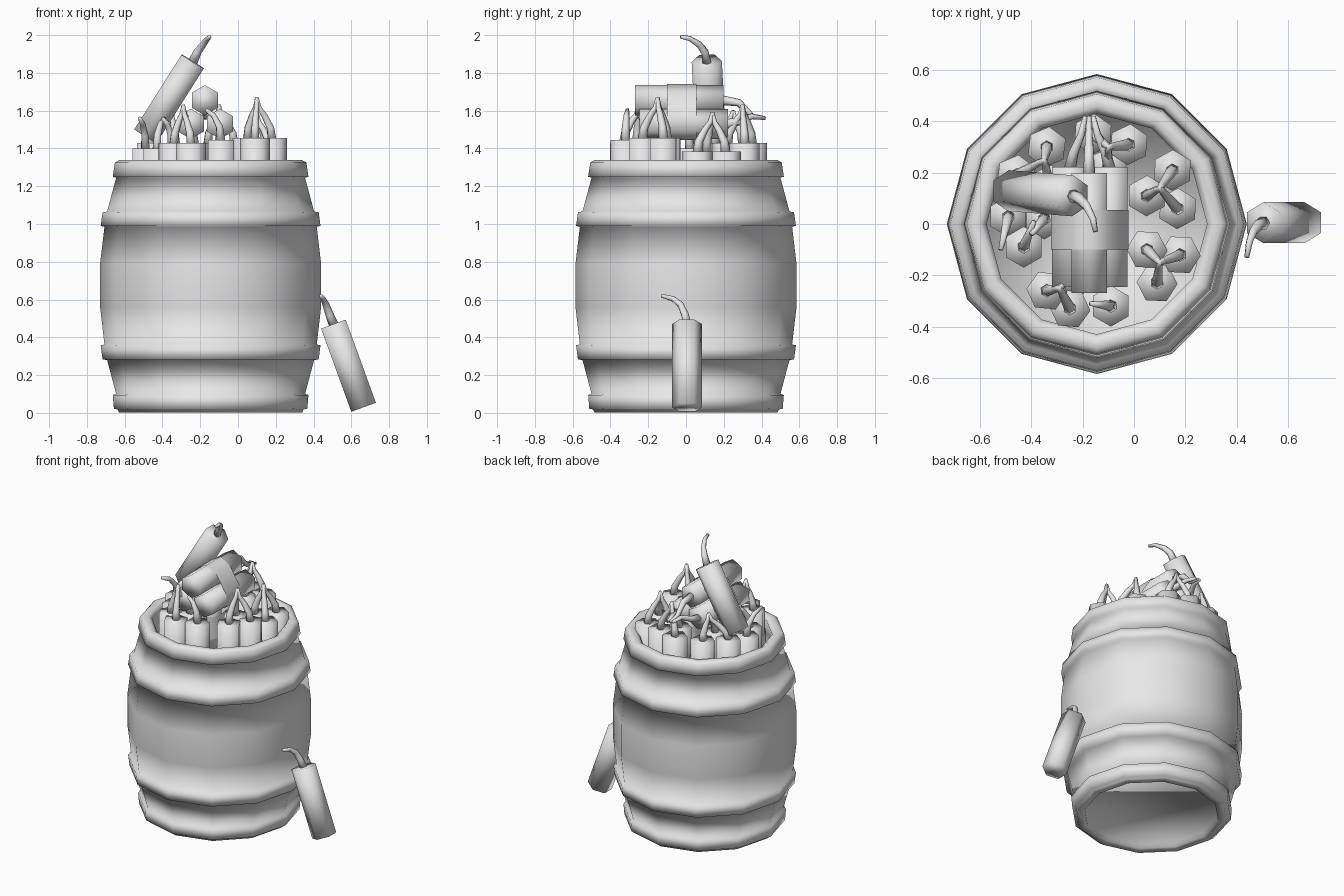
import bpy, bmesh, math
from mathutils import Vector

if "Cube" in bpy.data.objects:
    bpy.data.objects.remove(bpy.data.objects["Cube"])

grey = bpy.data.materials.new("plain grey")
grey.diffuse_color = (0.8, 0.8, 0.8, 1)
grey.use_nodes = True
grey.node_tree.nodes["Principled BSDF"].inputs["Base Color"].default_value = grey.diffuse_color
CX = -0.145          # barrel axis
R = 0.08             # stick radius
LENGTH = 0.468       # stick length


def finish(bm, name, angle=None):
    """Make an object; smooth everywhere unless an edge angle is given."""
    bmesh.ops.recalc_face_normals(bm, faces=bm.faces)
    me = bpy.data.meshes.new(name)
    bm.to_mesh(me)
    bm.free()
    me.materials.append(grey)
    ob = bpy.data.objects.new(name, me)
    bpy.context.collection.objects.link(ob)
    for p in me.polygons:
        p.use_smooth = True
    if angle:
        bpy.ops.object.select_all(action='DESELECT')
        bpy.context.view_layer.objects.active = ob
        ob.select_set(True)
        bpy.ops.object.shade_smooth_by_angle(angle=math.radians(angle))


def tube(bm, path, radii, sides, side_dir):
    """Sweep a polygon along a path; side_dir is where the first corner points."""
    pts = [Vector(p) for p in path]
    rings = []
    for i, p in enumerate(pts):
        t = (pts[min(i + 1, len(pts) - 1)] - pts[max(i - 1, 0)]).normalized()
        u = Vector(side_dir)
        u = (u - t * u.dot(t)).normalized()
        v = t.cross(u)
        rings.append([bm.verts.new(p + radii[i] * (u * math.cos(a) + v * math.sin(a)))
                      for a in (2 * math.pi * k / sides for k in range(sides))])
    for a, b in zip(rings, rings[1:]):
        for k in range(sides):
            bm.faces.new((a[k], a[(k + 1) % sides], b[(k + 1) % sides], b[k]))
    bm.faces.new(rings[0][::-1])
    bm.faces.new(rings[-1])


def stick(name, a, b, side_dir):
    bm = bmesh.new()
    tube(bm, [a, b], [R, R], 6, side_dir)
    finish(bm, name)


def fuse(name, path, side_dir=(0.83, 0.55, 0.1)):
    bm = bmesh.new()
    n = len(path) - 1
    tube(bm, path, [0.026 - 0.016 * i / n for i in range(n + 1)], 6, side_dir)
    finish(bm, name)


def hull(points):
    """Outline of flat points, counter-clockwise."""
    def half(ps):
        out = []
        for p in ps:
            while len(out) > 1 and ((out[-1][0] - out[-2][0]) * (p[1] - out[-2][1])
                                    - (out[-1][1] - out[-2][1]) * (p[0] - out[-2][0])) <= 1e-6:
                out.pop()
            out.append(p)
        return out[:-1]
    ps = sorted(points)
    return half(ps) + half(ps[::-1])


def band(name, centres, phase, place, lo, hi):
    """Open strap pulled tight around parallel sticks; place maps (a, b, h) to space."""
    pts = [(a + 1.07 * R * math.cos(phase + k * math.pi / 3),
            b + 1.07 * R * math.sin(phase + k * math.pi / 3)) for a, b in centres for k in range(6)]
    bm = bmesh.new()
    loop = [[bm.verts.new(place(a, b, h)) for h in (lo, hi)] for a, b in hull(pts)]
    for p, q in zip(loop, loop[1:] + loop[:1]):
        bm.faces.new((p[0], q[0], q[1], p[1]))
    finish(bm, name, 65)


def lathe(name, profile, angle=None):
    """Twelve-sided open surface of revolution on the barrel axis, closed at radius 0."""
    bm = bmesh.new()
    rings = [[bm.verts.new((CX + r * math.cos(k * math.pi / 6), r * math.sin(k * math.pi / 6), z))
              for k in range(12)] for r, z in profile]
    for a, b in zip(rings, rings[1:]):
        for k in range(12):
            j = (k + 1) % 12
            bm.faces.new((a[k], a[j], b[j], b[k]))
    bm.faces.new(rings[0][::-1])
    bm.faces.new(rings[-1])
    finish(bm, name, angle)


# Barrel: shell with four hoops, recessed underside, raised rim and deep inner floor
lathe("barrel", [(.425, .03), (.43, .004), (.485, .002), (.492, .018), (.512, .022), (.518, .095),
                 (.50, .10), (.548, .28), (.572, .283), (.582, .358), (.562, .362), (.585, .56),
                 (.585, .79), (.562, .985), (.582, .99), (.572, 1.062), (.548, 1.066),
                 (.50, 1.245), (.518, 1.25), (.507, 1.325), (.485, 1.338), (.455, 1.338),
                 (.43, 1.32), (.46, 1.20), (.51, 1.0)])

# Standing bundles: stick centres (x, y), top height, fuse meeting point (x, y, z)
bundles = [
    ([(.15, .21), (.05, .11), (.17, .06)], 1.385, (.10, .14, 1.59)),
    ([(.05, -.10), (.18, -.12), (.09, -.23)], 1.455, (.10, -.15, 1.67)),
    ([(-.02, .31), (-.16, .35), (-.10, .22)], 1.43, (-.10, .30, 1.63)),
    ([(-.34, -.26), (-.25, -.33), (-.23, -.20)], 1.43, (-.29, -.25, 1.63)),
    ([(-.34, .30), (-.46, .19), (-.33, .15)], 1.43, (-.35, .25, 1.60)),
]
for i, (centres, top, m) in enumerate(bundles):
    phase = i * .5 + .5
    for c in centres:
        stick("standing_stick", (*c, top - LENGTH), (*c, top), (math.cos(phase), math.sin(phase), 0))
        h = m[2] - top
        path = [(c[0] + (m[0] - c[0]) * t, c[1] + (m[1] - c[1]) * t, top + f * h)
                for t, f in ((0, -.04), (.1, .25), (.5, .55), (.85, .75), (1, 1))]
        fuse("standing_fuse", path)
    band("standing_band", centres, phase, lambda a, b, h: (a, b, h), top - .31, top - .155)

# Loose standing sticks with bent fuses
loose = [((-.09, -.32), 1.445, (-.08, .01)), ((-.43, -.09), 1.40, (.04, .10)),
         ((-.49, .03), 1.40, (-.03, -.13)), ((-.35, .02), 1.40, (-.05, -.06))]
for (x, y), top, (dx, dy) in loose:
    stick("loose_stick", (x, y, top - LENGTH), (x, y, top), (0, 1, 0))
    fuse("loose_fuse", [(x + f * dx, y + f * dy, top + h)
                        for f, h in ((0, -.01), (.1, .07), (.5, .13), (1, .16))])

# Lying bundle of three strapped sticks
trio = [(-.175, 1.655, -.27), (-.25, 1.53, -.245), (-.095, 1.53, -.245)]
for x, z, y in trio:
    stick("lying_stick", (x, y, z), (x, y + LENGTH, z), (0, 0, 1))
    fuse("lying_fuse", [(x, y + .46, z), (x * .8 - .035, .28, z * .8 + .318),
                        (x * .4 - .105, .35, 1.57), (x * .2 - .14, .42, 1.56)], (.8, 0, .6))
band("lying_band", [(x, z) for x, z, y in trio], math.pi / 2, lambda a, b, h: (a, h, b), -.10, .055)

# Stick leaning on top of the heap
stick("top_stick", (-.49, .13, 1.465), (-.24, .11, 1.86), (0, 1, 0))
fuse("top_fuse", [(-.24, .11, 1.855), (-.215, .10, 1.91), (-.185, .07, 1.95),
                  (-.16, .02, 1.982), (-.15, -.03, 1.992)], (1, 0, -.3))

# Stick leaning against the side of the barrel
stick("side_stick", (.665, .005, .03), (.505, .005, .47), (0, 1, 0))
fuse("side_fuse", [(.507, .005, .465), (.485, -.005, .52), (.465, -.03, .575),
                   (.45, -.07, .605), (.44, -.13, .62)], (1, 0, .3))
